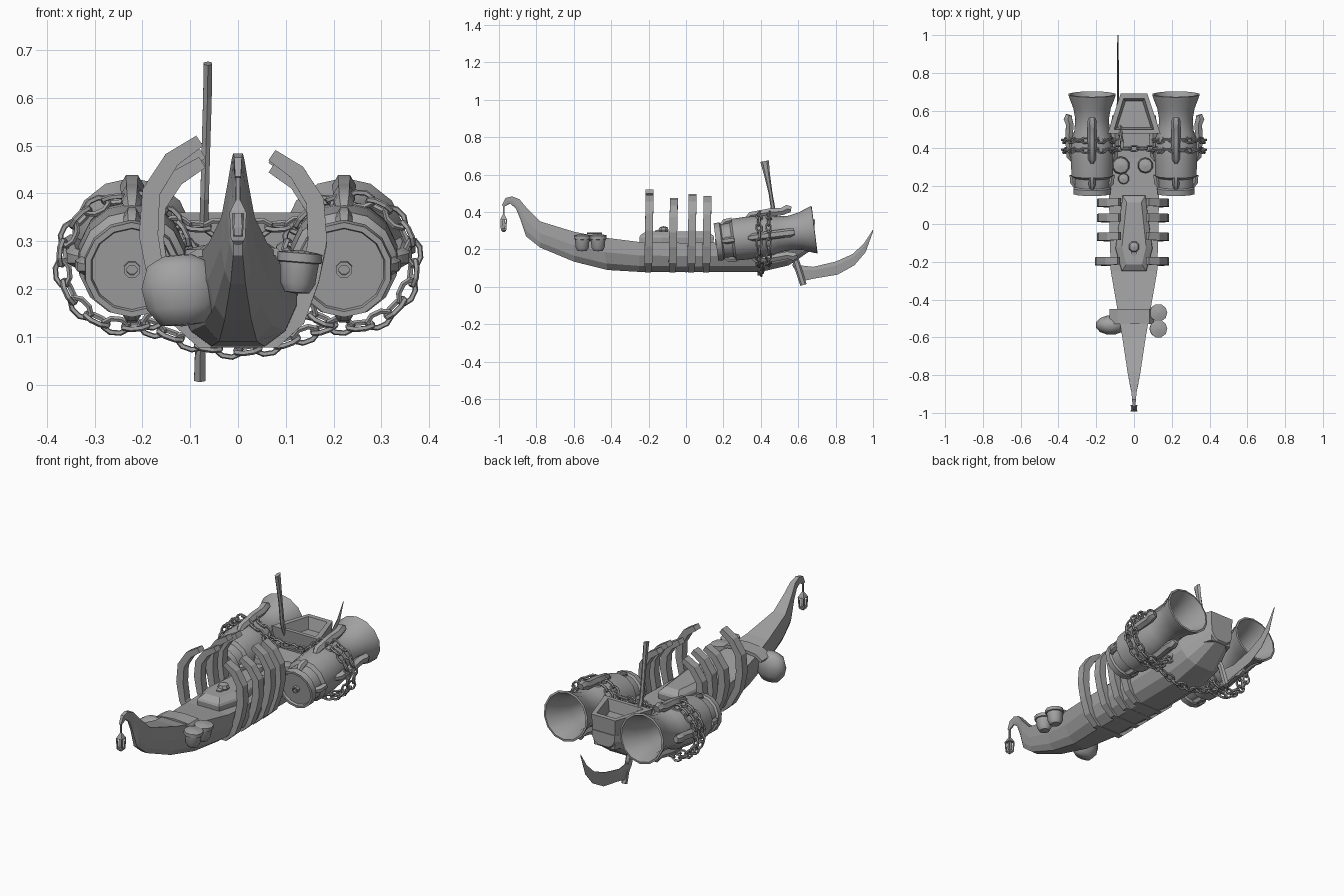
import bpy, bmesh, math
from mathutils import Vector, Matrix

if "Cube" in bpy.data.objects:
    bpy.data.objects.remove(bpy.data.objects["Cube"])

GREY = (0.36, 0.36, 0.36, 1)
mat = bpy.data.materials.new("weathered grey")
mat.use_nodes = True
mat.diffuse_color = GREY
mat.node_tree.nodes["Principled BSDF"].inputs["Base Color"].default_value = GREY


def loft(name, rings, smooth=None, closed=False):
    """Skin a list of equal-sized point rings into one object."""
    bm = bmesh.new()
    rows = [[bm.verts.new(p) for p in ring] for ring in rings]
    n = len(rows[0])
    pairs = list(zip(rows, rows[1:])) + ([(rows[-1], rows[0])] if closed else [])
    for a, b in pairs:
        for i in range(n):
            j = (i + 1) % n
            bm.faces.new((a[i], a[j], b[j], b[i]))
    if not closed:
        bm.faces.new(rows[0][::-1])
        bm.faces.new(rows[-1])
    bmesh.ops.remove_doubles(bm, verts=bm.verts, dist=0.0002)
    bmesh.ops.recalc_face_normals(bm, faces=bm.faces)
    mesh = bpy.data.meshes.new(name)
    bm.to_mesh(mesh)
    bm.free()
    mesh.materials.append(mat)
    obj = bpy.data.objects.new(name, mesh)
    bpy.context.collection.objects.link(obj)
    if smooth:
        bpy.ops.object.select_all(action="DESELECT")
        obj.select_set(True)
        bpy.context.view_layer.objects.active = obj
        bpy.ops.object.shade_smooth_by_angle(angle=math.radians(smooth))
    return obj


def lathe(name, profile, base, axis=(0, 0, 1), sides=12, stretch=1, smooth=40):
    """Turn (radius, distance) pairs about an axis through base."""
    turn = Vector(axis).to_track_quat("Z", "Y").to_matrix()
    rings = []
    for r, t in profile:
        r = max(r, 0.0005)
        rings.append([turn @ Vector((r * math.cos(a), r * math.sin(a) * stretch, t)) + Vector(base)
                      for a in (math.tau * (i + 0.5) / sides for i in range(sides))])
    return loft(name, rings, smooth)


def sweep(name, path, sizes, ref, sides=4, smooth=None):
    """Sweep a section (half-size along ref, half-size across) along a path."""
    pts, ref, rings = [Vector(p) for p in path], Vector(ref), []
    for i, p in enumerate(pts):
        tangent = pts[min(i + 1, len(pts) - 1)] - pts[max(i - 1, 0)]
        across = tangent.cross(ref).normalized()
        along = across.cross(tangent).normalized()
        k = 1 / math.cos(math.pi / sides)
        rings.append([p + along * sizes[i][0] * k * math.cos(a) + across * sizes[i][1] * k * math.sin(a)
                      for a in (math.tau * (j + 0.5) / sides for j in range(sides))])
    return loft(name, rings, smooth)


def keel_loft(name, stations, section, x=0):
    """Stations are (top y, top z, bottom y, bottom z, half width)."""
    rings = []
    for yt, zt, yb, zb, w in stations:
        half = [(w * s, yt + (yb - yt) * d, zt + (zb - zt) * d) for s, d in section]
        rings.append([Vector((x + a, b, c)) for a, b, c in half]
                     + [Vector((x - a, b, c)) for a, b, c in reversed(half)])
    return loft(name, rings)


# Hull with a curled bow
keel_loft("hull", [
    (.69, .28, .69, .21, .065), (.5, .25, .55, .115, .125), (.35, .24, .4, .08, .135),
    (0, .235, 0, .078, .13), (-.25, .24, -.25, .08, .123), (-.45, .265, -.42, .09, .088),
    (-.6, .295, -.6, .135, .062), (-.78, .35, -.78, .21, .035), (-.85, .42, -.855, .27, .022),
    (-.89, .468, -.885, .36, .014), (-.93, .484, -.91, .42, .01),
    (-.965, .475, -.94, .445, .008), (-.985, .435, -.97, .43, .006)],
    [(1, 0), (1, .45), (.8, .8), (.45, 1)])

# Raised stern well
def trapezoid(z, front, back, wf, wb):
    return [Vector(p) for p in ((-wf, front, z), (wf, front, z), (wb, back, z), (-wb, back, z))]

loft("stern_well", [trapezoid(.2, .5, .68, .12, .06), trapezoid(.36, .48, .69, .14, .07),
                    trapezoid(.36, .5, .665, .105, .055), trapezoid(.3, .51, .65, .09, .045)])

# Rib cage around the hull
HALF_RIB = [(.08, .09), (.125, .135), (.16, .22), (.175, .3), (.17, .38), (.13, .44), (.075, .475)]
THICK = [.013, .015, .018, .02, .019, .017, .013]
for i, (y, left, right) in enumerate([(-.2, .48, .51), (-.07, .455, .465), (.03, .48, .485), (.11, .475, .47)]):
    def side(sign, top, spread):
        return [(sign * x * (spread if z > .2 else 1), y + .02 * (z - .2),
                 z if z < .2 else .2 + (z - .2) * (top - .2) / .275) for x, z in HALF_RIB]
    path = side(-1, right, 1.07 if i == 0 else 1)[::-1] + side(1, left, .95)
    sizes = [(.021 if z > .1 else .016, t) for (x, _, z), t in zip(path, THICK[::-1] + THICK)]
    sweep(f"rib_{i + 1}", path, sizes, (0, 1, 0))

# Coffin with a raised lid and a skull ornament
def coffin(z, s):
    half = [(.06, .15), (.098, -.13), (.065, -.25)]
    pts = [(x * s, y) for x, y in half] + [(-x * s, y) for x, y in half[::-1]]
    return [Vector((x, -.05 + (y + .05) * (.5 + s / 2), z)) for x, y in pts]

loft("coffin", [coffin(.22, .95), coffin(.265, 1), coffin(.275, .95), coffin(.295, .65)])
lathe("skull", [(0, 0), (.022, .003), (.03, .018), (.024, .033), (0, .04)], (0, -.12, .285), sides=8)
sweep("skull_jaw", [(0, -.14, .298), (0, -.165, .296)], [(.008, .016), (.006, .011)], (0, 0, 1))

# Thruster barrels with lugs
AXIS = Vector((0, 1, .125)).normalized()
UP = Vector((0, -AXIS.z, AXIS.y))
BARREL = [(0, .012), (.085, .012), (.088, 0), (.1, 0), (.102, .03), (.092, .037), (.094, .085),
          (.112, .097), (.115, .2), (.11, .3), (.096, .335), (.091, .4), (.102, .46), (.122, .51),
          (.128, .53), (.118, .532), (.09, .46), (.078, .38), (.065, .28), (0, .27)]
for label, s in (("right", -1), ("left", 1)):
    base = Vector((s * .222, .16, .24))
    lathe(f"{label}_barrel", BARREL, base, AXIS, 14)
    lathe(f"{label}_cap_stud", [(.018, .02), (.018, -.004), (.011, -.004), (.011, .008), (0, .008)],
          base, AXIS, 8)
    for k in range(4):
        a = k * math.pi / 2
        out = Vector((1, 0, 0)) * math.cos(a) + UP * math.sin(a)
        for tag, stops in (("lug", ((.18, .102, .012), (.2, .118, .018), (.3, .122, .02), (.37, .118, .02),
                                    (.4, .128, .022), (.42, .122, .016))),
                           ("front_lug", ((.04, .085, .012), (.06, .1, .016), (.1, .105, .014)))):
            sweep(f"{label}_{tag}_{k + 1}", [base + AXIS * t + out * r for t, r, _ in stops],
                  [(w, w) for *_, w in stops], out, 6, 50)

# Chain links shared by every strand
link_rings = []
for k in range(8):
    a = math.tau * (k + .5) / 8
    flat = Vector((math.cos(a) * .027, math.sin(a) * .016, 0))
    outward = Vector((math.cos(a), math.sin(a), 0))
    link_rings.append([flat + outward * .0062 * math.cos(b) + Vector((0, 0, .0062 * math.sin(b)))
                       for b in (math.tau * j / 5 for j in range(5))])
master = loft("chain_link", link_rings, closed=True)
link_mesh = master.data
bpy.data.objects.remove(master)

def chain(name, path, step=.042):
    """Lay alternately turned links along a polyline."""
    pts = [Vector(p) for p in path]
    lengths = [(b - a).length for a, b in zip(pts, pts[1:])]
    count = max(2, round(sum(lengths) / step))
    for i in range(count):
        d, k = (i + .5) * sum(lengths) / count, 0
        while d > lengths[k]:
            d -= lengths[k]
            k += 1
        t = (pts[k + 1] - pts[k]).normalized()
        u = Vector((0, 1, 0))
        frame = Matrix((t, u, t.cross(u))).transposed()
        roll = Matrix.Rotation(math.radians(25 if i % 2 else 105), 3, "X")
        obj = bpy.data.objects.new(f"{name}_{i + 1}", link_mesh)
        obj.matrix_world = Matrix.Translation(pts[k] + t * d) @ (frame @ roll).to_4x4()
        bpy.context.collection.objects.link(obj)

for label, s in (("right", -1), ("left", 1)):
    for row, y in enumerate((.39, .442)):
        loop = [(s * .235 + .134 * math.cos(a), y, .255 + .134 * math.sin(a))
                for a in (math.tau * i / 36 for i in range(37))]
        chain(f"{label}_chain_{row + 1}", loop)
chain("deck_chain", [(-.15, .4, .335), (0, .4, .325), (.15, .4, .335)])
chain("keel_chain", [(-.2, .4, .125), (-.08, .4, .082), (0, .4, .07), (.08, .4, .082), (.2, .4, .125)])

# Deck jars
for i, (x, y, r) in enumerate([(-.07, .31, .048), (.06, .31, .042), (-.055, .24, .03)]):
    lathe(f"deck_jar_{i + 1}", [(0, 0), (r * .8, 0), (r, r * .6), (r * .85, r * 1.2), (0, r * 1.4)], (x, y, .225), sides=10)

# Hanging buckets, sack and the strap across the bow
for i, y in enumerate((-.47, -.555)):
    lathe(f"bucket_{i + 1}", [(0, 0), (.026, .003), (.037, .022), (.041, .065), (.047, .067), (.047, .085),
                              (.04, .087), (0, .092)], (.123, y, .19), (.08, 0, 1), 10)
lathe("sack", [(0, 0), (.03, .004), (.047, .04), (.052, .085), (.042, .13), (.02, .148), (0, .15)],
      (-.115, -.535, .122), (-.08, 0, 1), 12, 1.6, 60)
sweep("strap", [(-.125, -.49, .25), (-.085, -.49, .275), (0, -.49, .283), (.08, -.49, .278), (.1, -.49, .25)],
      [(.04, .008)] * 5, (0, 1, 0))

# Bow lantern
LY = -.975
sweep("lantern_hook", [(0, LY, .435), (0, LY, .38)], [(.004, .004)] * 2, (0, 1, 0))
for tag, profile in (("roof", [(.024, .358), (.022, .364), (.008, .384), (.003, .39)]),
                     ("core", [(.01, .305), (.013, .33), (.01, .36)]),
                     ("base", [(.008, .293), (.018, .3), (.02, .31), (.012, .312)])):
    lathe(f"lantern_{tag}", profile, (0, LY, 0), sides=4, smooth=None)
for i in range(4):
    x, y = (1, 1, -1, -1)[i], (1, -1, 1, -1)[i]
    sweep(f"lantern_post_{i + 1}", [(x * .012, LY + y * .012, .305), (x * .015, LY + y * .015, .362)],
          [(.003, .003)] * 2, (0, 1, 0))

# Scythe used as a rudder
sweep("scythe_handle", [(-.063, .42, .672), (-.064, .433, .6), (-.067, .452, .5), (-.07, .47, .39),
                        (-.073, .53, .25), (-.078, .59, .13), (-.08, .628, .01)],
      [(.009, .02), (.009, .014), (.009, .009), (.009, .011), (.009, .013), (.01, .016), (.012, .015)], (1, 0, 0), 6)
keel_loft("scythe_blade", [(.565, .12, .62, .03, .006), (.68, .107, .69, .045, .005), (.8, .135, .81, .065, .005),
                           (.89, .175, .9, .115, .004), (.95, .23, .96, .185, .004), (.999, .305, 1, .295, .002)],
          [(.3, 0), (1, .3), (.2, 1)], -.085)
